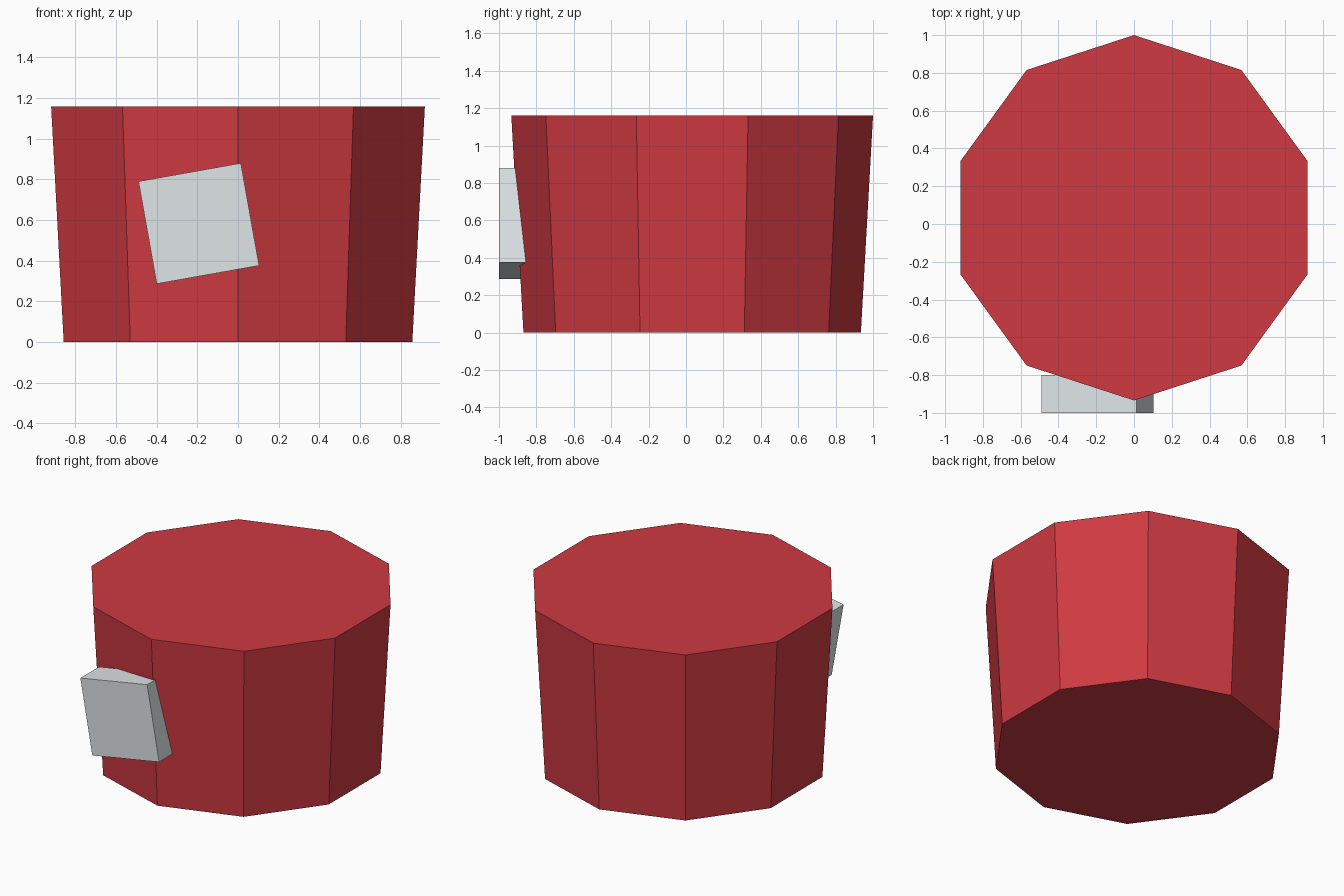
import bpy, math

if "Cube" in bpy.data.objects:
    bpy.data.objects.remove(bpy.data.objects["Cube"])


def material(name, rgb):
    m = bpy.data.materials.new(name)
    m.diffuse_color = (*rgb, 1)
    m.use_nodes = True
    m.node_tree.nodes["Principled BSDF"].inputs["Base Color"].default_value = m.diffuse_color
    return m


red = material("red", (0.62, 0.042, 0.054))
pale_grey = material("pale grey", (0.75, 0.80, 0.82))

# Tapered ten-sided tub, corners pointing front and back
bpy.ops.mesh.primitive_cone_add(vertices=10, radius1=0.902, radius2=0.967, depth=1.16,
                                location=(0, 0.033, 0.58))
tub = bpy.context.object
tub.name = "tub"
tub.data.materials.append(red)

# Tilted square label block set into the front
bpy.ops.mesh.primitive_cube_add(size=1, location=(-0.193, -0.9, 0.583),
                                rotation=(0, math.radians(-10.1), 0))
label = bpy.context.object
label.name = "label"
label.scale = (0.512, 0.2, 0.512)
label.data.materials.append(pale_grey)
